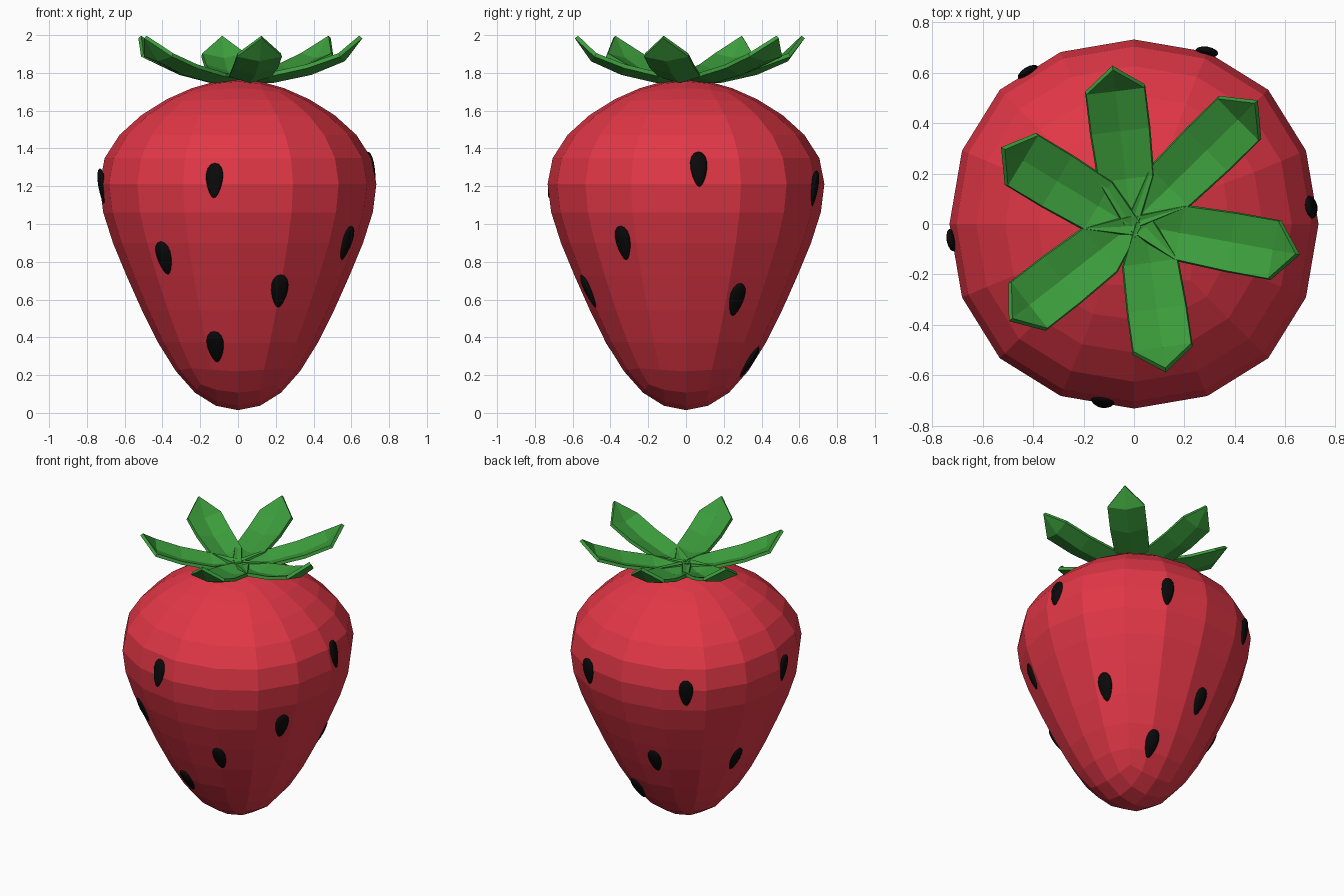
import bpy, bmesh, math
from mathutils import Vector
from mathutils.bvhtree import BVHTree

if "Cube" in bpy.data.objects:
    bpy.data.objects.remove(bpy.data.objects["Cube"])


def material(name, rgb):
    m = bpy.data.materials.new(name)
    m.diffuse_color = (*rgb, 1)
    m.use_nodes = True
    m.node_tree.nodes["Principled BSDF"].inputs["Base Color"].default_value = m.diffuse_color
    return m


RED = material("red", (0.76, 0.038, 0.062))
GREEN = material("green", (0.045, 0.34, 0.045))
BLACK = material("black", (0.003, 0.003, 0.003))


def make_object(name, bm, mat):
    bmesh.ops.recalc_face_normals(bm, faces=bm.faces)
    me = bpy.data.meshes.new(name)
    bm.to_mesh(me)
    bm.free()
    me.materials.append(mat)
    ob = bpy.data.objects.new(name, me)
    bpy.context.collection.objects.link(ob)
    return ob


# Fruit body: stretched box cage with two loop cuts, subdivided twice
# cage rings: (half size, height)
CAGE = [(0.262, -0.05), (0.665, 0.755), (0.94, 1.385), (0.195, 1.80)]
bm = bmesh.new()
rings = [[bm.verts.new((sx * h, sy * h, z))
          for sx, sy in ((-1, -1), (1, -1), (1, 1), (-1, 1))] for h, z in CAGE]
for a, b in zip(rings, rings[1:]):
    for i in range(4):
        j = (i + 1) % 4
        bm.faces.new((a[i], a[j], b[j], b[i]))
bm.faces.new(rings[0][::-1])
bm.faces.new(rings[-1])
body = make_object("fruit_body", bm, RED)
sub = body.modifiers.new("rounding", "SUBSURF")
sub.levels = sub.render_levels = 2
bpy.context.view_layer.update()
skin = BVHTree.FromObject(body, bpy.context.evaluated_depsgraph_get())


# Leaves: creased V-section blades curling up to a pointed tip
# stations: fraction of length, half width, edge height, midrib height
STATIONS = [(0.0, 0.03, 1.775, 1.765), (0.29, 0.110, 1.79, 1.757),
            (0.60, 0.118, 1.835, 1.80), (0.86, 0.118, 1.895, 1.87)]


def leaf(index, base, tip):
    base, tip = Vector(base), Vector(tip)
    along = tip - base
    side = Vector((-along.y, along.x)).normalized()
    bm = bmesh.new()
    rows = []
    for t, w, ze, zm in STATIONS:
        c = base + along * t
        rows.append([bm.verts.new((*(c + side * s * w), ze if s else zm))
                     for s in (-1, 0, 1)])
    end = bm.verts.new((*tip, 1.99))
    for a, b in zip(rows, rows[1:]):
        for i in (0, 1):
            bm.faces.new((a[i], b[i], b[i + 1], a[i + 1]))
    for i in (0, 1):
        bm.faces.new((rows[-1][i], end, rows[-1][i + 1]))
    ob = make_object(f"leaf_{index}", bm, GREEN)
    mod = ob.modifiers.new("thickness", "SOLIDIFY")
    mod.thickness = 0.022
    mod.offset = 0


LEAVES = [((0.04, 0.02), (0.125, -0.58)), ((-0.01, 0.0), (0.65, -0.12)),
          ((0.0, 0.01), (0.485, 0.485)), ((-0.01, 0.0), (-0.085, 0.62)),
          ((0.01, -0.02), (-0.52, 0.30)), ((0.01, 0.01), (-0.49, -0.38))]
for i, (b, t) in enumerate(LEAVES, 1):
    leaf(i, b, t)


# Seeds: flattened teardrops lying on the skin, (angle, height)
def seed(index, angle, z):
    a = math.radians(angle)
    out = Vector((math.cos(a), math.sin(a), 0))
    pos, normal, _, _ = skin.ray_cast(Vector((0, 0, z)) + out * 2, -out)
    across = Vector((0, 0, 1)).cross(normal).normalized()
    up = normal.cross(across)
    bm = bmesh.new()
    bmesh.ops.create_uvsphere(bm, u_segments=12, v_segments=8, radius=1)
    for v in bm.verts:
        x, y, h = v.co
        taper = 0.9 + 0.28 * h
        v.co = (pos + across * x * 0.049 * taper + normal * y * 0.02 * taper
                + up * h * 0.095)
    ob = make_object(f"seed_{index}", bm, BLACK)
    ob.data.shade_smooth()


SEEDS = [(-100, 1.23), (5.5, 1.29), (67, 1.19), (125, 1.19), (185, 1.20),
         (-128, 0.82), (-67, 0.645), (-30, 0.90), (30, 0.60), (103, 0.60),
         (162, 0.58), (-107, 0.35), (68, 0.27)]
for i, (a, z) in enumerate(SEEDS, 1):
    seed(i, a, z)
